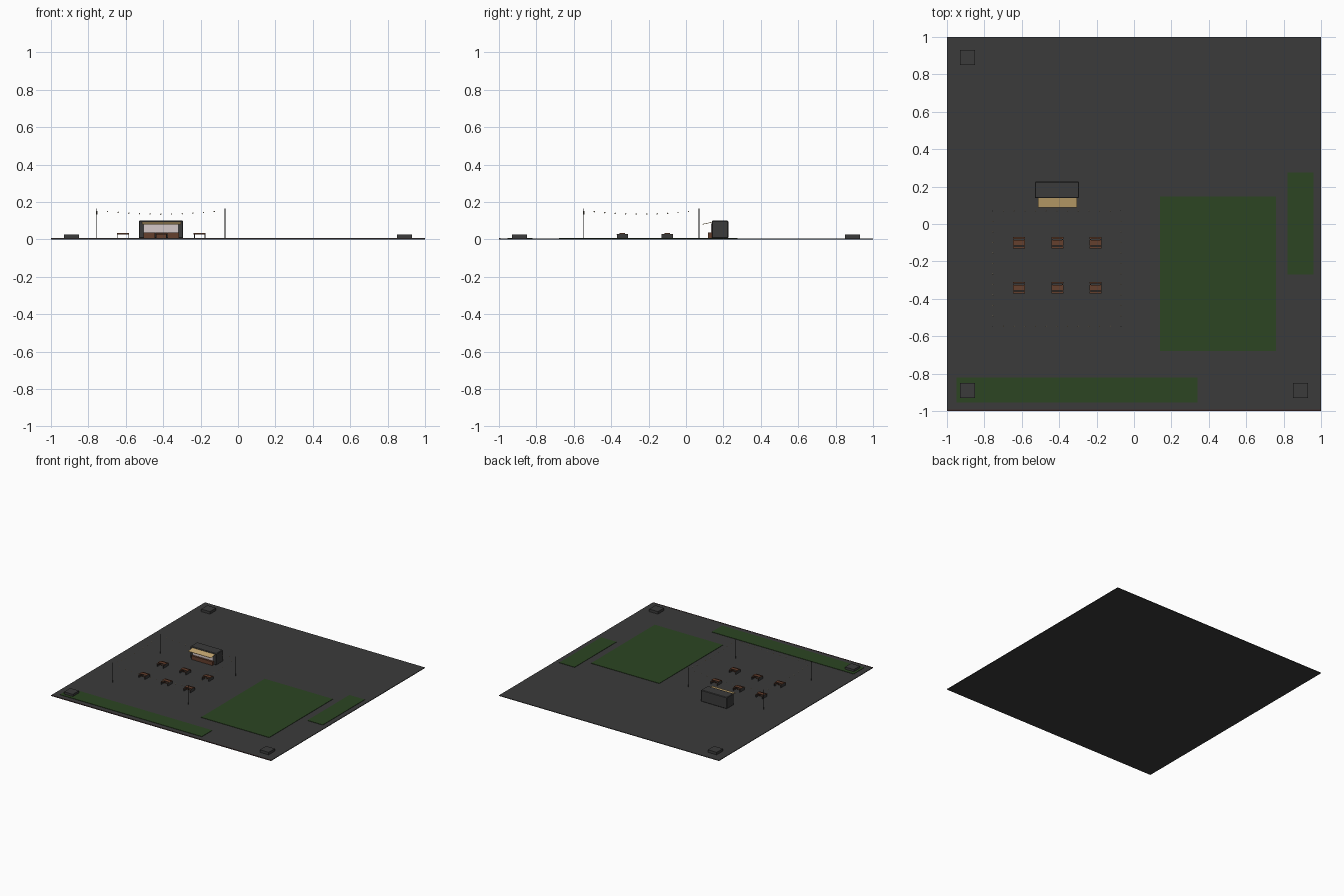
import bpy, bmesh
from mathutils import Matrix

if "Cube" in bpy.data.objects:
    bpy.data.objects.remove(bpy.data.objects["Cube"])


def mat(name, r, g, b):
    m = bpy.data.materials.new(name)
    m.diffuse_color = (r, g, b, 1)
    m.use_nodes = True
    m.node_tree.nodes["Principled BSDF"].inputs["Base Color"].default_value = m.diffuse_color
    return m


ASPHALT = mat("dark grey", 0.044, 0.044, 0.044)
GRASS = mat("grass green", 0.025, 0.06, 0.016)
WOOD = mat("brown wood", 0.13, 0.05, 0.026)
TAN = mat("tan canvas", 0.55, 0.38, 0.16)
PALE = mat("pale panel", 0.66, 0.58, 0.58)
BLACK = mat("black metal", 0.012, 0.012, 0.012)
BULB = mat("warm bulb", 1.0, 0.85, 0.6)
BRICK = mat("dark red kerb", 0.05, 0.025, 0.025)


def finish(name, bm, material):
    me = bpy.data.meshes.new(name)
    bm.to_mesh(me)
    bm.free()
    me.materials.append(material)
    ob = bpy.data.objects.new(name, me)
    bpy.context.collection.objects.link(ob)
    return ob


def add_box(bm, x0, x1, y0, y1, z0, z1):
    m = Matrix.Translation(((x0 + x1) / 2, (y0 + y1) / 2, (z0 + z1) / 2))
    m = m @ Matrix.Diagonal((x1 - x0, y1 - y0, z1 - z0, 1))
    return bmesh.ops.create_cube(bm, size=1, matrix=m)["verts"]


def boxes(name, material, *dims):
    bm = bmesh.new()
    for d in dims:
        add_box(bm, *d)
    return finish(name, bm, material)


G = 0.005  # ground surface height

# Ground slab, kerb and lawns
boxes("ground", ASPHALT, (-1, 1, -1, 1, 0, G))
boxes("front_kerb", BRICK, (-1, 1, -1, -0.992, G, G + 0.001))
boxes("lawns", GRASS,
      (0.14, 0.76, -0.68, 0.147, G, G + 0.003),
      (0.82, 0.96, -0.27, 0.275, G, G + 0.003),
      (-0.95, 0.34, -0.955, -0.82, G, G + 0.003))

# Corner blocks
for x, y in ((-0.89, 0.89), (-0.89, -0.89), (0.89, -0.89)):
    boxes("corner_block", ASPHALT, (x - 0.04, x + 0.04, y - 0.04, y + 0.04, G, 0.026))

# Kiosk
body = boxes("kiosk_body", ASPHALT, (-0.53, -0.294, 0.138, 0.226, G, 0.1))
bev = body.modifiers.new("bevel", "BEVEL")
bev.width = 0.004
bev.segments = 1
boxes("kiosk_window", PALE, (-0.503, -0.32, 0.134, 0.139, 0.036, 0.086))
boxes("kiosk_counter", WOOD, *[(-0.505 + i * 0.0635, -0.443 + i * 0.0635, 0.118, 0.139, G, 0.036)
                               for i in range(3)])
bm = bmesh.new()
for v in add_box(bm, -0.514, -0.306, 0.088, 0.14, 0.09, 0.093):
    if v.co.y < 0.1:
        v.co.z -= 0.011
finish("kiosk_awning", bm, TAN)

# Picnic tables
for x in (-0.615, -0.41, -0.205):
    for y in (-0.10, -0.34):
        boxes("table_planks", WOOD,
              (x - 0.032, x + 0.032, y - 0.015, y + 0.015, 0.029, 0.033),
              *[(x - 0.032, x + 0.032, y + s * 0.026 - 0.005, y + s * 0.026 + 0.005, 0.025, 0.028)
                for s in (-1, 1)])
        boxes("table_legs", ASPHALT,
              *[(x + s * 0.028 - 0.002, x + s * 0.028 + 0.002, y - 0.03, y + 0.03, G, 0.0275)
                for s in (-1, 1)],
              *[(x + s * 0.028 - 0.002, x + s * 0.028 + 0.002, y - 0.013, y + 0.013, 0.0275, 0.029)
                for s in (-1, 1)])

# Light poles
X0, X1, Y0, Y1 = -0.755, -0.07, -0.547, 0.07
for x in (X0, X1):
    for y in (Y0, Y1):
        bm = bmesh.new()
        bmesh.ops.create_cone(bm, cap_ends=True, segments=8, radius1=0.002, radius2=0.002,
                              depth=0.165 - G, matrix=Matrix.Translation((x, y, (0.165 + G) / 2)))
        finish("light_pole", bm, BLACK)

# Sagging rows of bulbs between the poles
bm = bmesh.new()
rows = [((X0, y), (X1, y), 12) for y in (Y0, Y1)] + [((x, Y0), (x, Y1), 11) for x in (X0, X1)]
for a, b, n in rows:
    for k in range(1, n):
        t = k / n
        p = (a[0] + (b[0] - a[0]) * t, a[1] + (b[1] - a[1]) * t, 0.155 - 0.08 * t * (1 - t))
        bmesh.ops.create_icosphere(bm, subdivisions=1, radius=0.004, matrix=Matrix.Translation(p))
finish("string_bulbs", bm, BULB)
